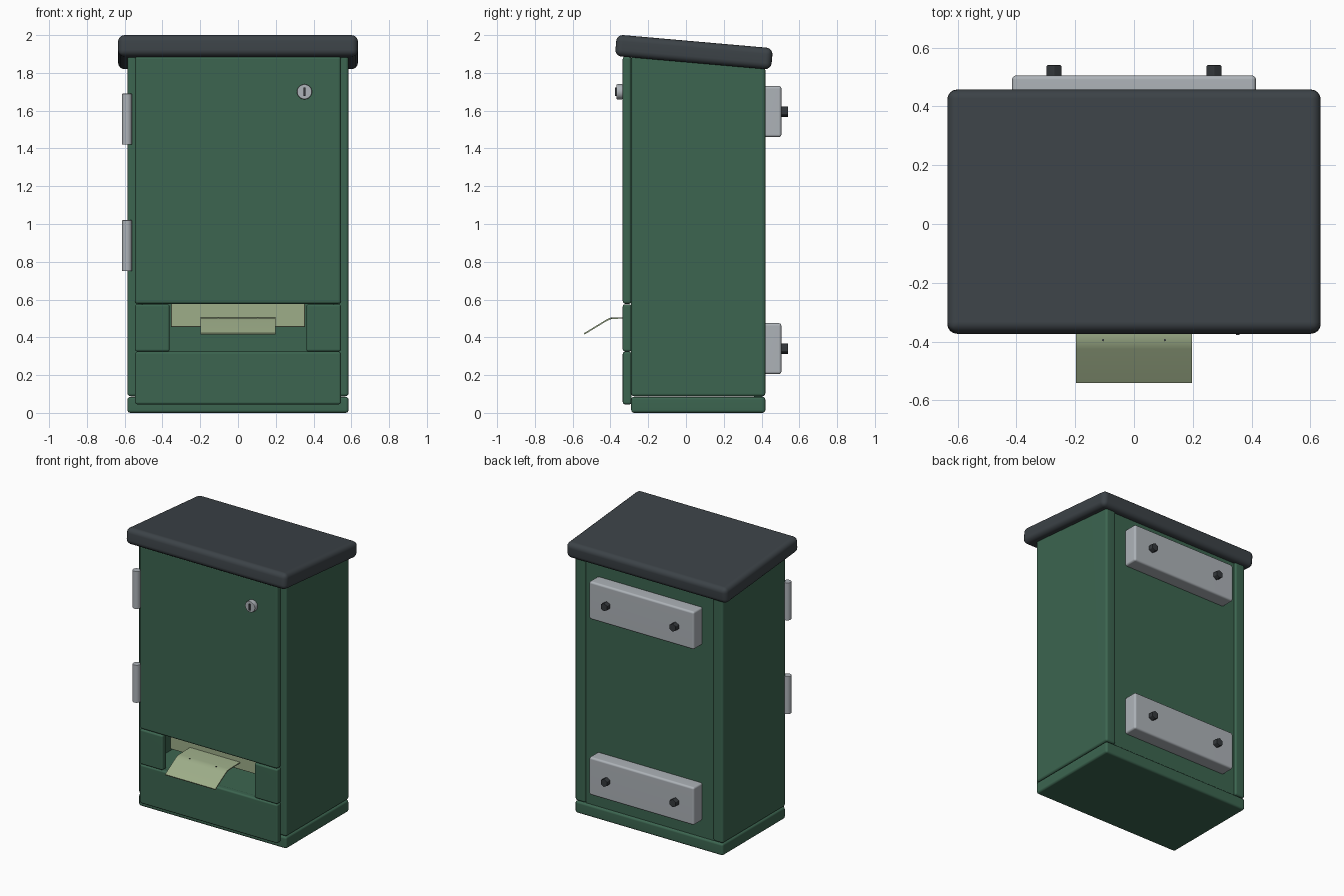
import bpy, bmesh
from math import radians, tan
from mathutils import Matrix, Vector

if "Cube" in bpy.data.objects:
    bpy.data.objects.remove(bpy.data.objects["Cube"])


def mat(name, r, g, b):
    m = bpy.data.materials.new(name)
    m.diffuse_color = (r, g, b, 1)
    m.use_nodes = True
    m.node_tree.nodes["Principled BSDF"].inputs["Base Color"].default_value = m.diffuse_color
    return m


GREEN = mat("green_paint", 0.045, 0.13, 0.08)
SLATE = mat("slate_roof", 0.045, 0.055, 0.063)
STEEL = mat("steel", 0.42, 0.45, 0.48)
DARK = mat("dark_metal", 0.035, 0.04, 0.045)
BAG = mat("bag_film", 0.34, 0.42, 0.25)


def finish(name, bm, material, bevel=0.0, seg=3):
    if bevel:
        edges = [e for e in bm.edges if e.is_manifold and e.calc_face_angle() > radians(50)]
        bmesh.ops.bevel(bm, geom=edges, offset=bevel, segments=seg, profile=0.5,
                        affect='EDGES', clamp_overlap=True)
    bmesh.ops.recalc_face_normals(bm, faces=bm.faces)
    me = bpy.data.meshes.new(name)
    bm.to_mesh(me)
    bm.free()
    me.materials.append(material)
    ob = bpy.data.objects.new(name, me)
    bpy.context.collection.objects.link(ob)
    bpy.ops.object.select_all(action='DESELECT')
    ob.select_set(True)
    bpy.context.view_layer.objects.active = ob
    bpy.ops.object.shade_smooth_by_angle(angle=radians(35))
    if bevel:
        ob.modifiers.new("normals", 'WEIGHTED_NORMAL').keep_sharp = True
    return ob


def box(name, x, y, z, material, bevel=0.012):
    bm = bmesh.new()
    bmesh.ops.create_cube(bm, size=1)
    for v in bm.verts:
        v.co = Vector([lo + (c + 0.5) * (hi - lo) for c, (lo, hi) in zip(v.co, (x, y, z))])
    return finish(name, bm, material, bevel)


def prism(name, x0, x1, profile, material, bevel=0.0):
    # extrude a (y, z) profile along x
    bm = bmesh.new()
    f = bm.faces.new([bm.verts.new((x0, y, z)) for y, z in profile])
    out = bmesh.ops.extrude_face_region(bm, geom=[f])
    bmesh.ops.translate(bm, vec=(x1 - x0, 0, 0),
                        verts=[v for v in out['geom'] if isinstance(v, bmesh.types.BMVert)])
    return finish(name, bm, material, bevel)


def cyl(name, centre, r, length, axis, material, sides=32, bevel=0.0):
    bm = bmesh.new()
    bmesh.ops.create_cone(bm, cap_ends=True, segments=sides, radius1=r, radius2=r, depth=length)
    rot = Matrix.Rotation(radians(90), 4, 'X') if axis == 'Y' else Matrix()
    bmesh.ops.transform(bm, matrix=Matrix.Translation(centre) @ rot, verts=bm.verts)
    return finish(name, bm, material, bevel, 2)


# cabinet shell
SLOPE = radians(5)


def under_roof(y):
    return 1.862 - tan(SLOPE) * (y - 0.042)


box("base", (-0.585, 0.585), (-0.29, 0.42), (0, 0.085), GREEN, 0.015)
for side, s in (("left", -1), ("right", 1)):
    prism(f"{side}_wall", s * 0.505, s * 0.585,
          [(-0.29, 0.088), (0.42, 0.088), (0.42, under_roof(0.42)), (-0.29, under_roof(-0.29))],
          GREEN, 0.015)
box("back_panel", (-0.505, 0.505), (0.36, 0.405), (0.08, 1.84), GREEN, 0)
box("shelf", (-0.505, 0.505), (-0.295, 0.36), (0.285, 0.32), GREEN, 0)

# sloped roof
bm = bmesh.new()
bmesh.ops.create_cube(bm, size=1)
bmesh.ops.transform(bm, verts=bm.verts, matrix=Matrix.Translation((0, 0.042, 1.91))
                    @ Matrix.Rotation(-SLOPE, 4, 'X') @ Matrix.Diagonal((1.27, 0.83, 0.114, 1)))
finish("roof", bm, SLATE, 0.034, 4)

# front: door, lower panel and slot cheeks
FRONT = (-0.335, -0.288)
box("door", (-0.545, 0.545), FRONT, (0.577, 1.887), GREEN, 0.015)
box("lower_panel", (-0.545, 0.545), FRONT, (0.045, 0.324), GREEN)
box("left_slot_cheek", (-0.545, -0.362), FRONT, (0.325, 0.575), GREEN)
box("right_slot_cheek", (0.362, 0.545), FRONT, (0.325, 0.575), GREEN)

# bag pack and the hanging bag
box("bag_pack", (-0.355, 0.355), (-0.26, 0.2), (0.455, 0.95), BAG, 0.004)
top = [(-0.255, 0.508), (-0.38, 0.505), (-0.405, 0.502), (-0.425, 0.492), (-0.54, 0.422)]
under = [(y + 0.003, z - 0.007) for y, z in reversed(top)]
prism("hanging_bag", -0.198, 0.198, top + under, BAG)
for x in (-0.105, 0.105):
    cyl("bag_perforation", (x, -0.395, 0.503), 0.004, 0.004, 'Z', DARK, 10)

# lock
cyl("lock_barrel", (0.352, -0.351, 1.70), 0.04, 0.036, 'Y', STEEL, 32, 0.006)
box("key_slot", (0.346, 0.358), (-0.377, -0.365), (1.678, 1.722), DARK, 0)

# hinges
for z in (0.885, 1.555):
    cyl("hinge", (-0.588, -0.305, z), 0.027, 0.27, 'Z', STEEL, 24, 0.004)

# rear mounting brackets with hex bolts
for z in (0.34, 1.595):
    box("mounting_bracket", (-0.415, 0.415), (0.40, 0.505), (z - 0.135, z + 0.135), STEEL, 0.014)
    for x in (-0.272, 0.272):
        cyl("bracket_bolt", (x, 0.521, z), 0.029, 0.038, 'Y', DARK, 6, 0.003)
